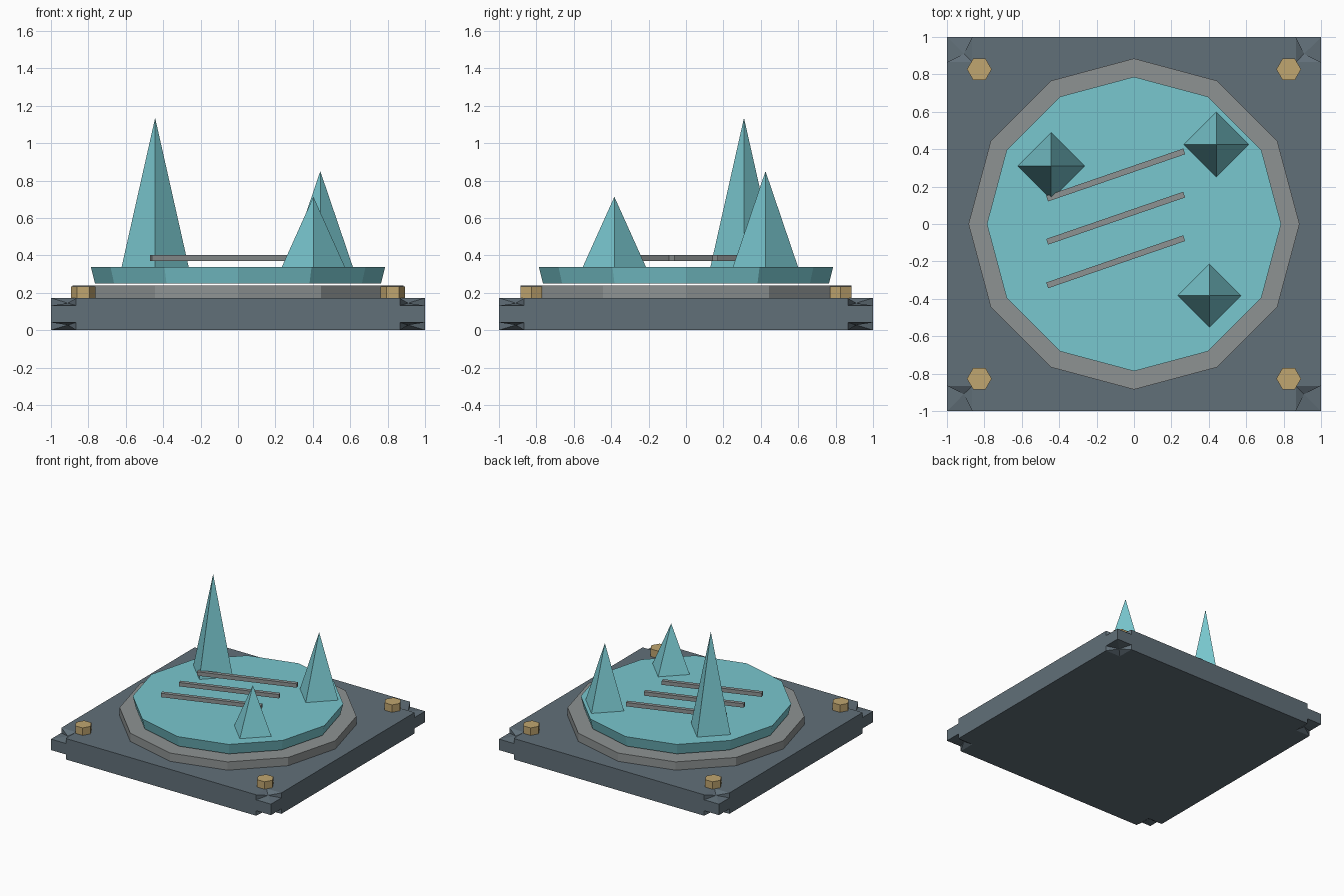
import bpy, bmesh, math
from itertools import product

if "Cube" in bpy.data.objects:
    bpy.data.objects.remove(bpy.data.objects["Cube"])


def material(name, rgb):
    m = bpy.data.materials.new(name)
    m.diffuse_color = (*rgb, 1)
    m.use_nodes = True
    m.node_tree.nodes["Principled BSDF"].inputs["Base Color"].default_value = m.diffuse_color
    return m


SLATE = material("slate", (0.12, 0.16, 0.19))
STONE = material("stone", (0.27, 0.29, 0.29))
TEAL = material("teal", (0.19, 0.57, 0.62))
BRASS = material("brass", (0.53, 0.38, 0.16))


def finish(name, mat):
    ob = bpy.context.object
    ob.name = name
    ob.data.materials.append(mat)
    return ob


def prism(name, mat, sides, r1, r2, z0, z1, x=0, y=0, turn=0):
    """Low-poly cylinder or cone with its first corner on +x when turn is 0."""
    bpy.ops.mesh.primitive_cone_add(vertices=sides, radius1=r1, radius2=r2, depth=z1 - z0,
                                    location=(x, y, (z0 + z1) / 2), rotation=(0, 0, turn))
    return finish(name, mat)


# Base plate: one octant with a faceted corner notch, mirrored on all axes
H, C, ZN = 0.086, 0.865, 0.045
M = (1 + 2 * C) / 3
pit = (M, M, (2 * ZN + H) / 3)
top_in, x_in, y_in = (C, C, H), (1, C, ZN), (C, 1, ZN)
x_edge, y_edge, z_edge = (C, 1, H), (1, C, H), (1, 1, ZN)
faces = [
    [(0, 0, H), (1, 0, H), y_edge, top_in, x_edge, (0, 1, H)],
    [(1, 0, 0), (1, 1, 0), z_edge, x_in, y_edge, (1, 0, H)],
    [(0, 1, 0), (0, 1, H), x_edge, y_in, z_edge, (1, 1, 0)],
]
rim = [top_in, y_edge, x_in, z_edge, y_in, x_edge]
faces += [[rim[i], rim[(i + 1) % 6], pit] for i in range(6)]
bm = bmesh.new()
for sx, sy, sz in product((1, -1), repeat=3):
    for f in faces:
        bm.faces.new([bm.verts.new((sx * x, sy * y, H + sz * z)) for x, y, z in f])
bmesh.ops.remove_doubles(bm, verts=bm.verts, dist=1e-4)
bmesh.ops.dissolve_limit(bm, angle_limit=0.01, verts=bm.verts, edges=bm.edges)
bmesh.ops.recalc_face_normals(bm, faces=bm.faces)
mesh = bpy.data.meshes.new("base_plate")
bm.to_mesh(mesh)
bm.free()
mesh.materials.append(SLATE)
bpy.context.collection.objects.link(bpy.data.objects.new("base_plate", mesh))

# Stone plinth and the tapered crystal disc hovering just above it
prism("plinth", STONE, 12, 0.885, 0.885, 0.17, 0.24)
prism("crystal_disc", TEAL, 12, 0.765, 0.787, 0.25, 0.338)

# Crystal spikes
for i, (x, y, r, top) in enumerate([(-0.443, 0.31, 0.18, 1.135),
                                    (0.44, 0.425, 0.175, 0.85),
                                    (0.403, -0.383, 0.17, 0.713)]):
    prism(f"crystal_spike_{i + 1}", TEAL, 4, r, 0, 0.335, top, x, y)

# Slanted bars above the disc
for i, y in enumerate((0.262, 0.031, -0.202)):
    bpy.ops.mesh.primitive_cube_add(size=1, location=(-0.098, y, 0.385),
                                    rotation=(0, 0, math.radians(19)))
    bar = finish(f"bar_{i + 1}", STONE)
    bar.scale = (0.775, 0.032, 0.032)

# Hexagonal corner bolts
for x, y in product((-0.827, 0.827), repeat=2):
    prism("corner_bolt", BRASS, 6, 0.066, 0.066, 0.17, 0.233, x, y, math.pi / 6)
